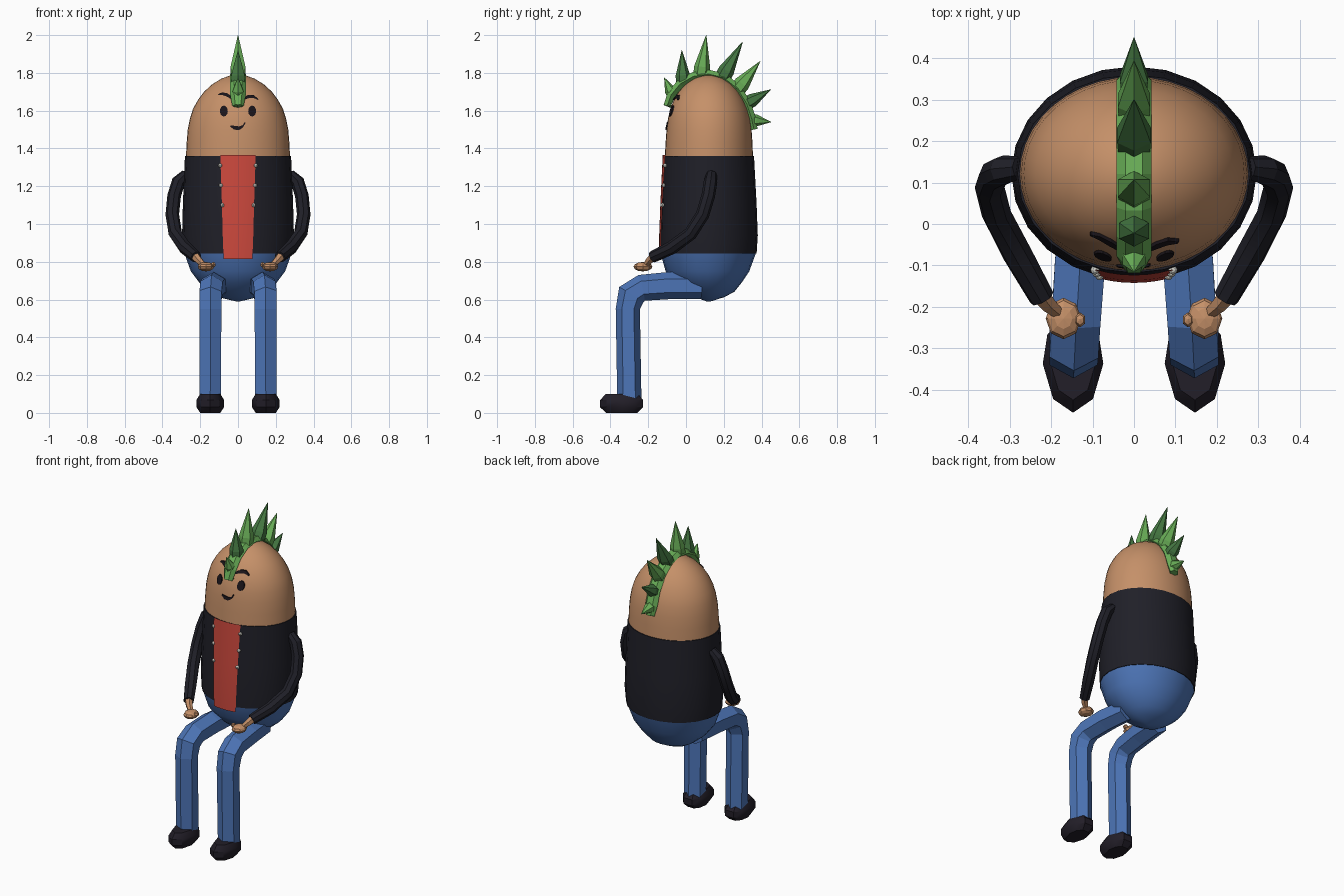
import bpy, bmesh, math
from mathutils import Vector, Matrix


def material(name, rgb):
    m = bpy.data.materials.new(name)
    m.diffuse_color = (*rgb, 1)
    return m


SKIN = material("skin", (0.56, 0.28, 0.14))
JACKET = material("jacket black", (0.014, 0.014, 0.021))
SHIRT = material("shirt red", (0.60, 0.065, 0.046))
DENIM = material("denim blue", (0.075, 0.18, 0.48))
LIME = material("light green", (0.14, 0.42, 0.095))
GREEN = material("dark green", (0.06, 0.19, 0.055))
SHOE = material("shoe black", (0.016, 0.013, 0.021))
INK = material("face black", (0.01, 0.007, 0.01))
METAL = material("stud silver", (0.6, 0.6, 0.55))


def finish(name, bm, mat, smooth=None):
    bmesh.ops.recalc_face_normals(bm, faces=bm.faces)
    me = bpy.data.meshes.new(name)
    bm.to_mesh(me)
    bm.free()
    me.materials.append(mat)
    ob = bpy.data.objects.new(name, me)
    bpy.context.collection.objects.link(ob)
    if smooth:
        bpy.ops.object.select_all(action='DESELECT')
        ob.select_set(True)
        bpy.context.view_layer.objects.active = ob
        bpy.ops.object.shade_smooth_by_angle(angle=math.radians(smooth))
    return ob


def loft(name, rings, mat, smooth=None):
    """Skin a list of closed rings and cap both ends."""
    bm = bmesh.new()
    rows = [[bm.verts.new(p) for p in r] for r in rings]
    n = len(rows[0])
    for a, b in zip(rows, rows[1:]):
        for i in range(n):
            j = (i + 1) % n
            bm.faces.new((a[i], a[j], b[j], b[i]))
    bm.faces.new(rows[0])
    bm.faces.new(rows[-1])
    return finish(name, bm, mat, smooth)


def tube(name, path, radii, mat, n=6, phase=0.0, smooth=None):
    """Sweep an ellipse (side radius, normal radius) along a path."""
    pts = [Vector(p) for p in path]
    rings = []
    for i, p in enumerate(pts):
        t = (pts[min(i + 1, len(pts) - 1)] - pts[max(i - 1, 0)]).normalized()
        u = Vector((1, 0, 0))
        u = (u - t * u.dot(t)).normalized()
        v = t.cross(u)
        ru, rv = radii[i] if isinstance(radii, list) else radii
        rings.append([p + u * ru * math.cos(a) + v * rv * math.sin(a)
                      for a in (phase + k * math.tau / n for k in range(n))])
    return loft(name, rings, mat, smooth)


def ball(name, loc, scale, mat, seg=8, rows=6, smooth=None):
    bm = bmesh.new()
    bmesh.ops.create_uvsphere(bm, u_segments=seg, v_segments=rows, radius=1)
    bm.transform(Matrix.Translation(loc) @ Matrix.Diagonal((*scale, 1)))
    return finish(name, bm, mat, smooth)


# Body profile: height, half width, front y, back y
TROUSERS = [(0.59, 0.01, 0.11, 0.13), (0.612, 0.10, 0.05, 0.20), (0.64, 0.145, 0.0, 0.255),
            (0.69, 0.205, -0.06, 0.295), (0.75, 0.25, -0.108, 0.335), (0.845, 0.284, -0.135, 0.37)]
COAT = [(0.845, 0.288, -0.137, 0.374), (0.94, 0.296, -0.137, 0.38), (1.1, 0.292, -0.131, 0.374),
        (1.25, 0.286, -0.124, 0.366), (1.36, 0.281, -0.118, 0.36)]
HEAD = [(1.34, 0.276, -0.113, 0.355), (1.43, 0.272, -0.108, 0.352), (1.5, 0.266, -0.103, 0.347),
        (1.56, 0.254, -0.095, 0.338), (1.61, 0.238, -0.083, 0.324), (1.66, 0.21, -0.063, 0.302),
        (1.70, 0.18, -0.038, 0.277), (1.74, 0.136, -0.003, 0.242), (1.77, 0.087, 0.041, 0.199),
        (1.785, 0.044, 0.08, 0.16), (1.79, 0.006, 0.115, 0.126)]


def body(name, prof, mat, n, smooth):
    rings = []
    for z, rx, f, b in prof:
        rings.append([(rx * math.sin(a), (f + b) / 2 - (b - f) / 2 * math.cos(a), z)
                      for a in (k * math.tau / n for k in range(n))])
    return loft(name, rings, mat, smooth)


body("trousers_seat", TROUSERS, DENIM, 24, 40)
body("jacket", COAT, JACKET, 24, 30)
body("head", HEAD, SKIN, 40, 40)


def front(prof, x, z, off=0.0):
    """Point on the front of a body profile."""
    z0 = min(max(z, prof[0][0]), prof[-1][0])
    for a, b in zip(prof, prof[1:]):
        if z0 <= b[0]:
            t = (z0 - a[0]) / (b[0] - a[0])
            rx, f, k = (a[i] + (b[i] - a[i]) * t for i in (1, 2, 3))
            y = (f + k) / 2 - (k - f) / 2 * math.sqrt(max(0, 1 - (x / rx) ** 2))
            return Vector((x, y - off, z))


def strip(name, cols, prof, mat, off):
    """Thin plate on a body: cols hold (x low, z low, x high, z high)."""
    lo = [[front(prof, x, z, off) for x, z in ((c[0], c[1]), (c[2], c[3]))] for c in cols]
    rings = [[a, b, b + Vector((0, 0.009, 0)), a + Vector((0, 0.009, 0))] for a, b in lo]
    return loft(name, rings, mat)


# Shirt panel in the jacket opening
bands = [(0.815, 0.076), (0.94, 0.081), (1.1, 0.085), (1.25, 0.09), (1.366, 0.094)]
bm = bmesh.new()
grid = [[bm.verts.new(front(COAT, w * k / 3, z, 0.005)) for k in range(-3, 4)] for z, w in bands]
for a, b in zip(grid, grid[1:]):
    for i in range(6):
        bm.faces.new((a[i], a[i + 1], b[i + 1], b[i]))
bmesh.ops.solidify(bm, geom=bm.faces[:], thickness=0.008)
finish("shirt_panel", bm, SHIRT, 30)

# Face
for s in (-1, 1):
    eye = [(s * 0.075 + 0.021 * math.cos(a), 1.598 + 0.029 * math.sin(a))
           for a in (k * math.tau / 12 for k in range(12))]
    loft("eye", [[front(HEAD, x, z, o) for x, z in eye] for o in (-0.003, 0.006)], INK)
strip("brow_left", [(-0.106, 1.683, -0.104, 1.688), (-0.085, 1.684, -0.083, 1.697),
                    (-0.06, 1.675, -0.056, 1.692), (-0.028, 1.656, -0.026, 1.67)], HEAD, INK, 0.008)
strip("brow_right", [(0.028, 1.656, 0.028, 1.668), (0.055, 1.666, 0.053, 1.683),
                     (0.08, 1.668, 0.082, 1.683), (0.106, 1.657, 0.108, 1.662)], HEAD, INK, 0.008)
strip("mouth", [(-0.042, 1.517, -0.04, 1.523), (-0.022, 1.5, -0.02, 1.52), (0.005, 1.497, 0.005, 1.517),
                (0.025, 1.51, 0.025, 1.523), (0.04, 1.534, 0.036, 1.54)], HEAD, INK, 0.006)

# Mohawk base band over the head
CREST = [(-0.10, 1.625), (-0.078, 1.685), (-0.03, 1.743), (0.04, 1.782), (0.12, 1.794), (0.20, 1.775),
         (0.27, 1.718), (0.32, 1.64), (0.347, 1.56), (0.36, 1.5)]
tube("mohawk_band", [(0, y, z) for y, z in CREST], [(0.03, 0.022)] + [(0.042, 0.026)] * 8 + [(0.03, 0.022)],
     LIME, n=6)

# Mohawk spikes: base y, z, tip y, z, half width, half length
SPIKES = [(-0.085, 1.645, -0.118, 1.63, 0.036, 0.035, LIME), (-0.075, 1.69, -0.115, 1.775, 0.036, 0.035, LIME),
          (-0.015, 1.75, -0.022, 1.92, 0.046, 0.045, GREEN), (0.08, 1.785, 0.107, 2.0, 0.05, 0.05, LIME),
          (0.19, 1.77, 0.30, 1.965, 0.052, 0.05, GREEN), (0.27, 1.71, 0.393, 1.862, 0.05, 0.05, LIME),
          (0.325, 1.64, 0.449, 1.712, 0.043, 0.042, GREEN), (0.35, 1.55, 0.45, 1.54, 0.036, 0.038, LIME)]
for y, z, ty, tz, w, l, mat in SPIKES:
    a, b = Vector((0, y, z)), Vector((0, ty, tz))
    path = [a, a.lerp(b, 0.22), b]
    tube("mohawk_spike", path, [(w * 0.85, l * 0.85), (w * 0.9, l * 0.85), (0.001, 0.001)],
         mat, n=6, phase=math.pi / 6)

for s in (-1, 1):
    # Sleeves, wrists and hands
    arm = [(0.275, 0.135, 1.265), (0.315, 0.13, 1.225), (0.338, 0.118, 1.15), (0.348, 0.088, 1.05),
           (0.332, 0.025, 0.95), (0.28, -0.075, 0.875), (0.222, -0.178, 0.825)]
    tube("sleeve", [(s * x, y, z) for x, y, z in arm],
         [(0.026, 0.028)] + [(0.036, 0.036)] * 5 + [(0.031, 0.031)], JACKET, n=8, smooth=30)
    tube("wrist", [(s * 0.224, -0.174, 0.826), (s * 0.208, -0.193, 0.808), (s * 0.185, -0.212, 0.785)],
         [(0.024, 0.024), (0.021, 0.021), (0.016, 0.016)], SKIN, n=6)
    ball("hand", (s * 0.17, -0.228, 0.774), (0.043, 0.05, 0.025), SKIN)
    ball("thumb", (s * 0.13, -0.231, 0.785), (0.014, 0.018, 0.014), SKIN, 6, 4)

    # Bent legs
    leg = [(0.115, 0.08, 0.672), (0.13, -0.09, 0.674), (0.14, -0.235, 0.662), (0.145, -0.29, 0.625),
           (0.146, -0.308, 0.55), (0.147, -0.30, 0.075)]
    tube("trouser_leg", [(s * x, y, z) for x, y, z in leg],
         [(0.065, 0.07), (0.07, 0.072), (0.068, 0.07), (0.068, 0.076), (0.067, 0.064), (0.065, 0.064)],
         DENIM, n=6, phase=math.pi / 6)

    # Pointed shoes
    sole = [(0, -0.118), (0.048, -0.085), (0.073, 0.0), (0.062, 0.07), (0.03, 0.11),
            (-0.03, 0.11), (-0.062, 0.07), (-0.073, 0.0), (-0.048, -0.085)]
    loft("shoe", [[(s * 0.147 + x * k, -0.337 + y * k, z) for x, y in sole]
                  for z, k in ((0.0, 0.72), (0.03, 1), (0.068, 1), (0.1, 0.74))], SHOE, 35)

    # Jacket studs
    for x, z in ((0.094, 1.31), (0.09, 1.205), (0.083, 1.1)):
        ball("stud", front(COAT, s * x, z, 0.004), (0.011, 0.011, 0.011), METAL)
